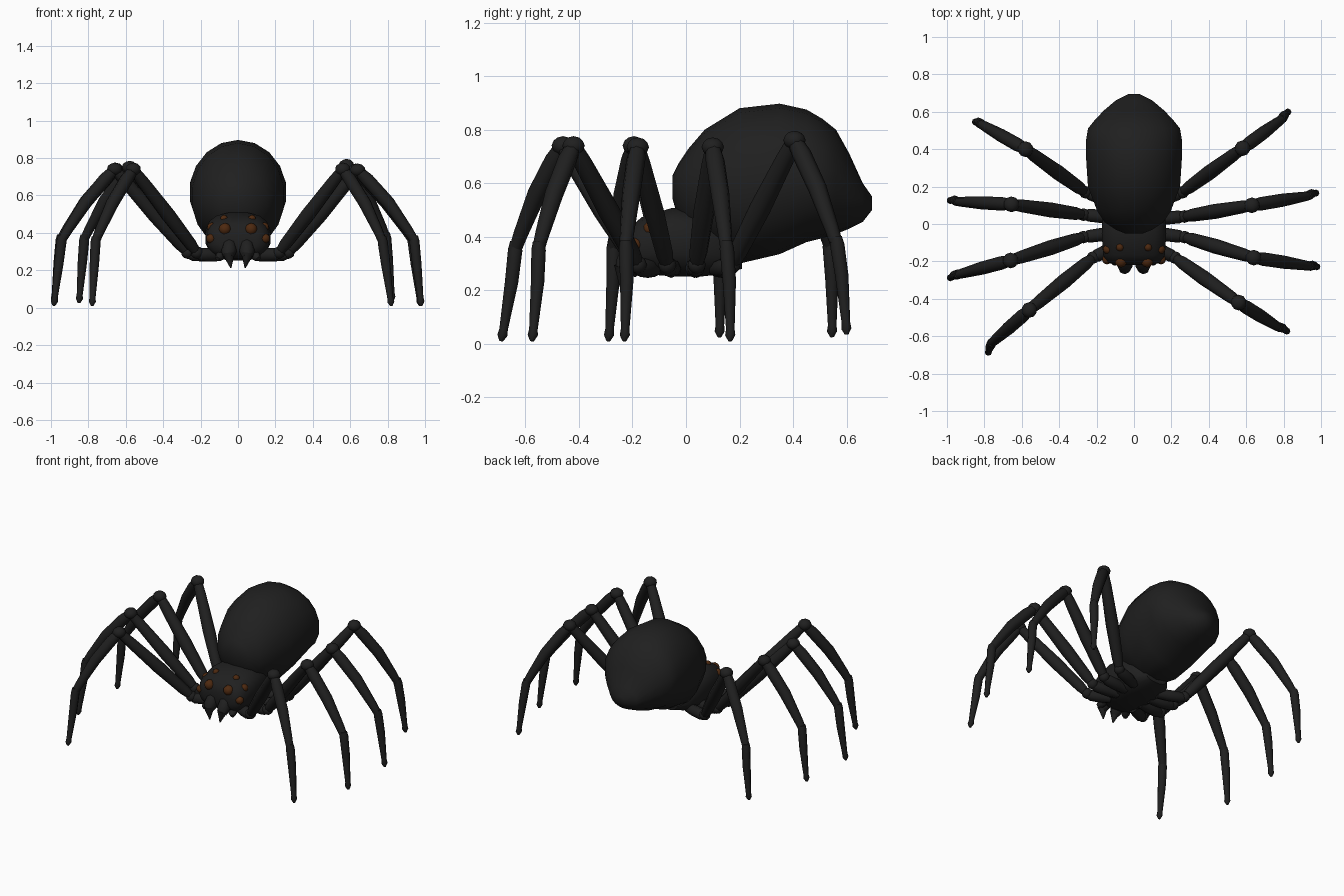
import bpy
import bmesh
import math
from mathutils import Vector, Matrix

cube = bpy.data.objects.get("Cube")
if cube:
    bpy.data.objects.remove(cube, do_unlink=True)


def make_material(name, rgb):
    mat = bpy.data.materials.new(name)
    mat.use_nodes = True
    color = (*rgb, 1.0)
    mat.diffuse_color = color
    bsdf = mat.node_tree.nodes["Principled BSDF"]
    bsdf.inputs["Base Color"].default_value = color
    bsdf.inputs["Roughness"].default_value = 0.8
    return mat


black = make_material("charcoal_black", (0.014, 0.014, 0.014))
brown = make_material("dark_amber", (0.075, 0.022, 0.005))


def finish(bm, name, mat, angle=50):
    """Turn a bmesh into a smooth shaded object."""
    bmesh.ops.recalc_face_normals(bm, faces=bm.faces[:])
    mesh = bpy.data.meshes.new(name)
    bm.to_mesh(mesh)
    bm.free()
    mesh.materials.append(mat)
    obj = bpy.data.objects.new(name, mesh)
    bpy.context.collection.objects.link(obj)
    bpy.ops.object.select_all(action="DESELECT")
    obj.select_set(True)
    bpy.context.view_layer.objects.active = obj
    bpy.ops.object.shade_smooth_by_angle(angle=math.radians(angle))
    return obj


def skin_rings(bm, rings):
    """Bridge a list of equal point rings and cap both ends."""
    loops = [[bm.verts.new(p) for p in ring] for ring in rings]
    n = len(loops[0])
    for a, b in zip(loops, loops[1:]):
        for i in range(n):
            j = (i + 1) % n
            bm.faces.new((a[i], a[j], b[j], b[i]))
    bm.faces.new(loops[0])
    bm.faces.new(loops[-1])


def body_loft(name, stations, sides, power):
    """Loft rounded sections along y: (y, low z, high z, half width)."""
    rings = []
    for y, low, high, half in stations:
        ring = []
        for i in range(sides):
            t = math.tau * (i + 0.5) / sides
            c, s = math.cos(t), math.sin(t)
            x = math.copysign(abs(c) ** power, c) * half
            z = math.copysign(abs(s) ** power, s) * (high - low) / 2
            ring.append(Vector((x, y, (low + high) / 2 + z)))
        rings.append(ring)
    bm = bmesh.new()
    skin_rings(bm, rings)
    return finish(bm, name, black)


def limb(bm, start, end, profile, bow=0.0, sides=8):
    """Add a round segment; profile lists (fraction, radius)."""
    start, end = Vector(start), Vector(end)
    axis = (end - start).normalized()
    up = Vector((0, 0, 1)) if abs(axis.z) < 0.95 else Vector((0, 1, 0))
    u = axis.cross(up).normalized()
    v = u.cross(axis)
    rings = []
    for f, r in profile:
        centre = start.lerp(end, f) + v * bow * math.sin(math.pi * f)
        rings.append([centre + (u * math.cos(a) + v * math.sin(a)) * r
                      for a in (math.tau * i / sides for i in range(sides))])
    skin_rings(bm, rings)


def ball(bm, centre, radius, scale=(1, 1, 1)):
    matrix = Matrix.Translation(centre) @ Matrix.Diagonal((*scale, 1))
    bmesh.ops.create_icosphere(bm, subdivisions=2, radius=radius, matrix=matrix)


# Abdomen: large bulb tapering to a blunt rear point
body_loft("abdomen", [
    (-0.05, 0.54, 0.63, 0.05), (-0.03, 0.47, 0.67, 0.10),
    (0.01, 0.41, 0.73, 0.16), (0.07, 0.36, 0.80, 0.20),
    (0.20, 0.30, 0.88, 0.25), (0.35, 0.335, 0.897, 0.26),
    (0.45, 0.38, 0.875, 0.26), (0.51, 0.395, 0.84, 0.25),
    (0.56, 0.41, 0.80, 0.21), (0.61, 0.43, 0.71, 0.16),
    (0.66, 0.455, 0.60, 0.10), (0.695, 0.50, 0.55, 0.03)], 18, 1.0)

# Head and chest in one block
body_loft("head_and_chest", [
    (-0.22, 0.31, 0.40, 0.10), (-0.205, 0.28, 0.44, 0.145),
    (-0.165, 0.26, 0.475, 0.168), (-0.05, 0.25, 0.51, 0.175),
    (0.06, 0.25, 0.50, 0.17), (0.15, 0.26, 0.44, 0.14),
    (0.21, 0.28, 0.38, 0.08)], 16, 0.75)

# Eyes: four on each side
for side, label in ((1, "left"), (-1, "right")):
    bm = bmesh.new()
    for x, y, z, r in ((0.07, -0.2, 0.42, 0.033), (0.075, -0.125, 0.475, 0.021),
                       (0.14, -0.135, 0.43, 0.026), (0.145, -0.19, 0.37, 0.026)):
        ball(bm, (x * side, y, z), r)
    finish(bm, label + "_eyes", brown)

    # Jaw with a hooked fang
    bm = bmesh.new()
    limb(bm, (0.045 * side, -0.18, 0.37), (0.05 * side, -0.24, 0.27),
         [(0, 0.02), (0.3, 0.036), (0.7, 0.042), (1, 0.028)])
    limb(bm, (0.05 * side, -0.235, 0.29), (0.038 * side, -0.245, 0.212),
         [(0, 0.034), (0.5, 0.018), (1, 0.003)])
    finish(bm, label + "_fang", black)

    # Short feeler beside the jaw
    bm = bmesh.new()
    limb(bm, (0.08 * side, -0.17, 0.29), (0.11 * side, -0.215, 0.262),
         [(0, 0.022), (0.6, 0.026), (1, 0.012)])
    finish(bm, label + "_feeler", black)

# Legs: hip (x, y), then knee, ankle and foot tip for each
coxa = [(0, 0.030), (0.4, 0.036), (0.85, 0.034), (1, 0.022)]
femur = [(0, 0.024), (0.1, 0.034), (0.45, 0.040), (0.85, 0.034), (1, 0.028)]
tibia = [(0, 0.028), (0.15, 0.036), (0.5, 0.035), (0.88, 0.027), (1, 0.024)]
tarsus = [(0, 0.022), (0.08, 0.027), (0.4, 0.025), (0.88, 0.016),
          (0.94, 0.019), (1, 0.007)]

legs = {
    "left_front_leg": ((0.22, -0.18), (0.56, -0.42, 0.74),
                       (0.77, -0.55, 0.36), (0.82, -0.575, 0.01)),
    "left_second_leg": ((0.27, -0.07), (0.64, -0.18, 0.735),
                        (0.94, -0.225, 0.365), (0.98, -0.23, 0.01)),
    "left_third_leg": ((0.27, 0.04), (0.63, 0.1, 0.735),
                       (0.93, 0.15, 0.365), (0.975, 0.165, 0.01)),
    "left_rear_leg": ((0.26, 0.17), (0.58, 0.405, 0.76),
                      (0.79, 0.56, 0.38), (0.825, 0.6, 0.035)),
    "right_front_leg": ((-0.22, -0.18), (-0.56, -0.46, 0.74),
                        (-0.76, -0.635, 0.36), (-0.78, -0.69, 0.01)),
    "right_second_leg": ((-0.27, -0.07), (-0.66, -0.195, 0.74),
                         (-0.94, -0.27, 0.365), (-0.985, -0.29, 0.01)),
    "right_third_leg": ((-0.27, 0.05), (-0.655, 0.105, 0.74),
                        (-0.945, 0.12, 0.37), (-0.985, 0.125, 0.025)),
    "right_rear_leg": ((-0.26, 0.17), (-0.58, 0.4, 0.75),
                       (-0.82, 0.535, 0.37), (-0.85, 0.545, 0.025)),
}
for name, (hip, knee, ankle, tip) in legs.items():
    hip = Vector((*hip, 0.295))
    inner = Vector((math.copysign(0.09, hip.x), hip.y * 0.65, 0.28))
    bm = bmesh.new()
    limb(bm, inner, hip - Vector((0, 0, 0.01)), coxa)
    ball(bm, hip, 0.034)
    limb(bm, hip, knee, femur)
    ball(bm, knee, 0.042, (1, 1, 0.85))
    limb(bm, knee, ankle, tibia, bow=0.018)
    limb(bm, Vector(ankle) + Vector((0, 0, 0.02)), tip, tarsus, bow=0.006)
    finish(bm, name, black)
